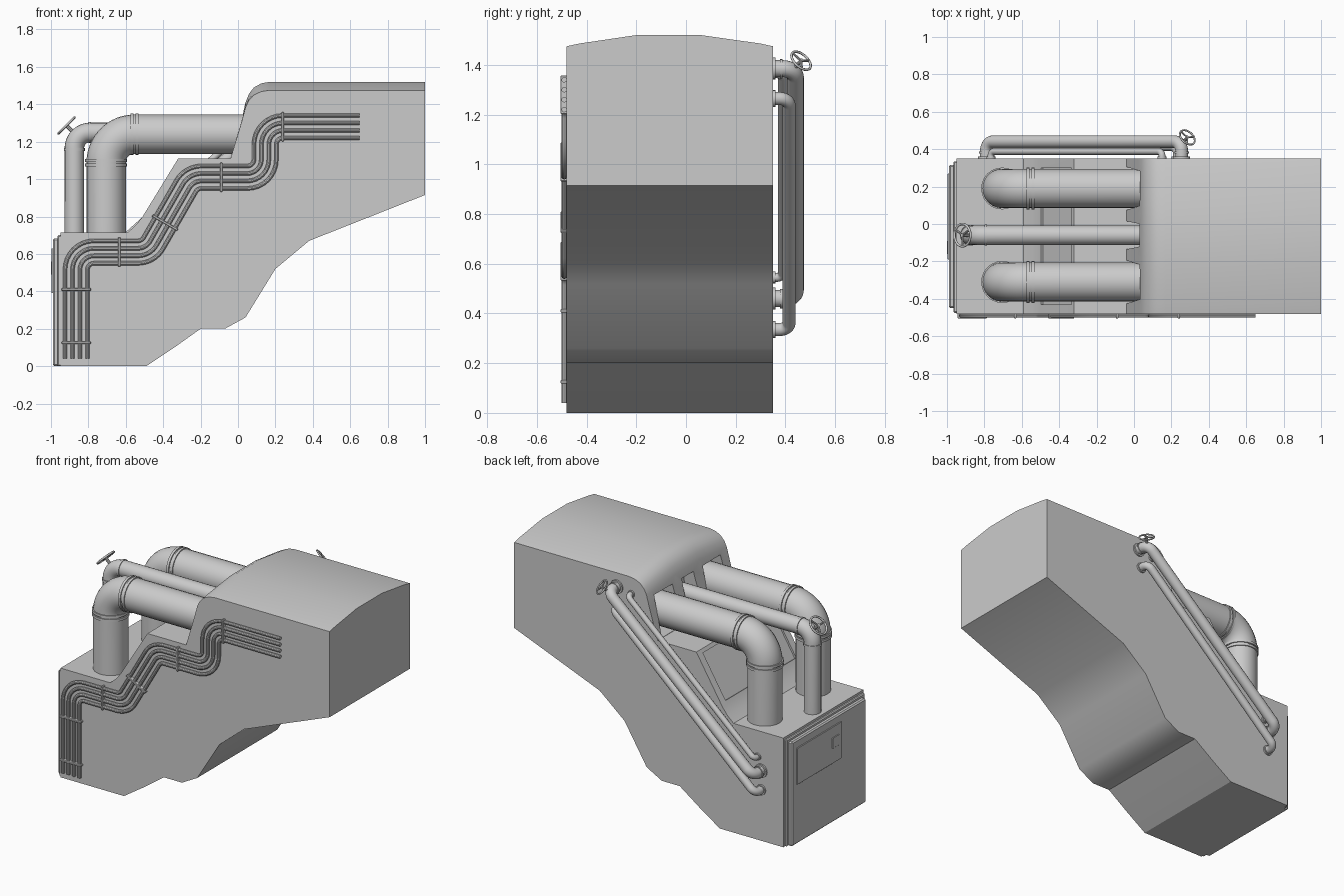
import bpy, bmesh, math
from mathutils import Vector as V

if "Cube" in bpy.data.objects:
    bpy.data.objects.remove(bpy.data.objects["Cube"])

def finish(ob, angle=35):
    bpy.ops.object.select_all(action='DESELECT')
    ob.select_set(True)
    bpy.context.view_layer.objects.active = ob
    if ob.type == 'CURVE':
        bpy.ops.object.convert(target='MESH')
        ob = bpy.context.object
    bpy.ops.object.shade_smooth_by_angle(angle=math.radians(angle))
    return ob

def fillet(pts, radii, n=10):
    pts = [V(p) for p in pts]
    out = [pts[0]]
    for i in range(1, len(pts) - 1):
        p, a, b = pts[i], (pts[i] - pts[i-1]).normalized(), (pts[i+1] - pts[i]).normalized()
        th, r = a.angle(b), radii[i-1]
        t = r * math.tan(th / 2)
        c = p + (b - a).normalized() * r / math.cos(th / 2)
        v0, v1 = p - a * t - c, p + b * t - c
        for k in range(n + 1):
            s = k / n
            out.append(c + (v0 * math.sin((1 - s) * th) + v1 * math.sin(s * th)) / math.sin(th))
    return out + [pts[-1]]

def tube(name, pts, r, res=6):
    cu = bpy.data.curves.new(name, 'CURVE')
    cu.dimensions = '3D'
    cu.bevel_depth, cu.bevel_resolution, cu.use_fill_caps = r, res, True
    sp = cu.splines.new('POLY')
    sp.points.add(len(pts) - 1)
    for q, p in zip(sp.points, pts):
        q.co = (*p, 1)
    ob = bpy.data.objects.new(name, cu)
    bpy.context.collection.objects.link(ob)
    return finish(ob)

def loft(name, sections):
    """Skin matching closed point loops and cap both ends."""
    bm = bmesh.new()
    rows = [[bm.verts.new(p) for p in s] for s in sections]
    n = len(rows[0])
    for a, b in zip(rows, rows[1:]):
        for i in range(n):
            bm.faces.new((a[i], a[(i+1) % n], b[(i+1) % n], b[i]))
    bm.faces.new(rows[0])
    bm.faces.new(rows[-1][::-1])
    bmesh.ops.recalc_face_normals(bm, faces=bm.faces[:])
    me = bpy.data.meshes.new(name)
    bm.to_mesh(me)
    bm.free()
    ob = bpy.data.objects.new(name, me)
    bpy.context.collection.objects.link(ob)
    return ob

def box(name, lo, hi, bevel=0):
    (x0, y0, z0), (x1, y1, z1) = lo, hi
    ob = loft(name, [[(x0, y, z0), (x1, y, z0), (x1, y, z1), (x0, y, z1)] for y in (y0, y1)])
    if bevel:
        m = ob.modifiers.new('bevel', 'BEVEL')
        m.width, m.segments = bevel, 1
    return ob

def cut(ob, cutter):
    m = ob.modifiers.new('cut', 'BOOLEAN')
    m.operation, m.object, m.solver = 'DIFFERENCE', cutter, 'EXACT'
    bpy.context.view_layer.objects.active = ob
    bpy.ops.object.modifier_apply(modifier=m.name)
    bpy.data.objects.remove(cutter)

def hand_wheel(name, base, centre, r):
    base, c = V(base), V(centre)
    ax = (c - base).normalized()
    q = ax.to_track_quat('Z', 'Y')
    bpy.ops.mesh.primitive_torus_add(location=c, major_radius=r, minor_radius=r * .11,
                                     major_segments=32, minor_segments=8)
    ob = bpy.context.object
    ob.name = name + "_rim"
    ob.rotation_mode = 'QUATERNION'
    ob.rotation_quaternion = q
    finish(ob, 60)
    for k in range(3):
        a = k * math.tau / 3
        tube(name + "_spoke", [c, c + q @ V((r * math.cos(a), r * math.sin(a), 0))], r * .1, 2)
    tube(name + "_stem", [base, c + ax * .006], r * .17, 3)

# main body: side profile skinned across the width, with a crowned roof
lower = [(-.95, 0), (-.49, 0), (-.34, .10), (-.20, .20), (-.07, .20), (.04, .26),
         (.20, .52), (.38, .67), (1, .915)]
roof = [(1, 1.52), (.17, 1.52), (.125, 1.512), (.085, 1.49), (.058, 1.455), (.04, 1.41), (.02, 1.32)]
front = [(-.04, 1.11), (-.32, 1.11), (-.51, .80), (-.545, .755), (-.59, .715), (-.95, .715)]
def section(y, drop):
    k = (.27 - drop) / .27
    crown = [(x, 1.25 + (z - 1.25) * k) for x, z in roof]
    return [(x, y, z) for x, z in lower + crown + front]
body = loft("body", [section(-.48, .045), section(-.43, .034), section(-.2, 0),
                     section(.06, 0), section(.30, .034), section(.35, .045)])

# pipe openings in the step wall
for y, w in ((.19, .115), (-.06, .075), (-.31, .115)):
    cut(body, loft("cutter", [[(x, y - w, 1.112), (x, y + w, 1.112), (x, y + w * .8, 1.365),
                               (x, y - w * .8, 1.365)] for x in (-.2, .1)]))
# shallow recess in the sloping panel
s, n = V((.19, 0, .31)).normalized(), V((-.31, 0, .19)).normalized()
p0, p1 = V((-.51, 0, .80)) + s * .025, V((-.32, 0, 1.11)) - s * .025
cut(body, loft("cutter", [[V((0, y, 0)) + p for p in
    (p0 + n * .05, p1 + n * .05, p1 - n * .012, p0 - n * .012)] for y in (-.43, .30)]))
finish(body, 30)

# end plate with access door and latch
box("end_plate", (-.99, -.45, 0), (-.94, .315, .682), .008)
box("end_plate_rim", (-.965, -.475, 0), (-.94, .335, .70), .006)
box("access_door", (-.996, -.19, .39), (-.98, .27, .63), .002)
box("door_latch", (-1, -.16, .49), (-.99, -.09, .56), .002)

# two large elbow ducts with collars
for y in (.19, -.31):
    tube("large_duct", fillet([(-.705, y, .70), (-.705, y, 1.24), (.09, y, 1.24)], [.15], 16), .105, 10)
    for z in (1.068, 1.092):
        tube("duct_collar", [(-.705, y, z), (-.705, y, z + .016)], .112, 10)
    for x in (-.575, -.548):
        tube("duct_collar", [(x, y, 1.24), (x + .016, y, 1.24)], .112, 10)

# central valve pipe
tube("valve_pipe", fillet([(-.875, -.06, .70), (-.875, -.06, 1.25), (.09, -.06, 1.25)], [.085], 12), .052, 8)
tube("valve_collar", [(-.875, -.06, 1.15), (-.875, -.06, 1.165)], .056, 8)
tube("valve_collar", [(-.80, -.06, 1.25), (-.785, -.06, 1.25)], .056, 8)
hand_wheel("valve_wheel", (-.85, -.06, 1.22), (-.917, -.06, 1.287), .06)

# four parallel conduits along the front side
Y = -.49
path = [(-.865, .04), (-.865, .61), (-.48, .61), (-.25, 1.01), (.145, 1.01), (.145, 1.28), (.65, 1.28)]
path = [V(p) for p in path]
dirs = [(b - a).normalized() for a, b in zip(path, path[1:])]
nrm = [V((-d.y, d.x)) for d in dirs]
turn = [math.copysign(1, a.x * b.y - a.y * b.x) for a, b in zip(dirs, dirs[1:])]
for o in (-.06, -.02, .02, .06):
    pts = []
    for i, p in enumerate(path):
        a, b = nrm[max(i - 1, 0)], nrm[min(i, len(nrm) - 1)]
        q = p + (a + b) * o / (1 + a.dot(b))
        pts.append((q.x, Y, q.y))
    tube("conduit", fillet(pts, [.095 - t * o for t in turn], 8), .011, 3)

# conduit clamps: centre and bar direction
for x, z, a in ((-.865, .125, 0), (-.865, .41, 0), (-.635, .61, 90), (-.39, .767, 150),
                (-.09, 1.01, 90), (.24, 1.28, 90)):
    c, h = box("conduit_clamp", (-.078, -.505, -.007), (.078, -.478, .007), .003), math.radians(a)
    c.location = (x, 0, z)
    c.rotation_euler = (0, -h, 0)

# three diagonal pipes on the back side, with wall flanges
for name, up, low, y, r, bend in (("back_pipe_large", (.255, 1.385), (-.79, .46), .44, .034, .05),
                                  ("back_pipe_lower", (.235, 1.265), (-.79, .335), .415, .026, .04),
                                  ("back_pipe_small", (.15, 1.365), (-.765, .545), .388, .018, .025)):
    pts = [(up[0], .34, up[1]), (up[0], y, up[1]), (low[0], y, low[1]), (low[0], .34, low[1])]
    tube(name, fillet(pts, [bend, bend], 10), r, 6)
    for x, z in (up, low):
        tube(name + "_flange", [(x, .345, z), (x, .36, z)], r * 1.3, 6)
for x, z in ((.255, 1.385), (-.79, .46)):
    tube("pipe_collar", [(x, .378, z), (x, .388, z)], .039, 6)
hand_wheel("back_wheel", (.25, .425, 1.375), (.285, .463, 1.417), .047)
